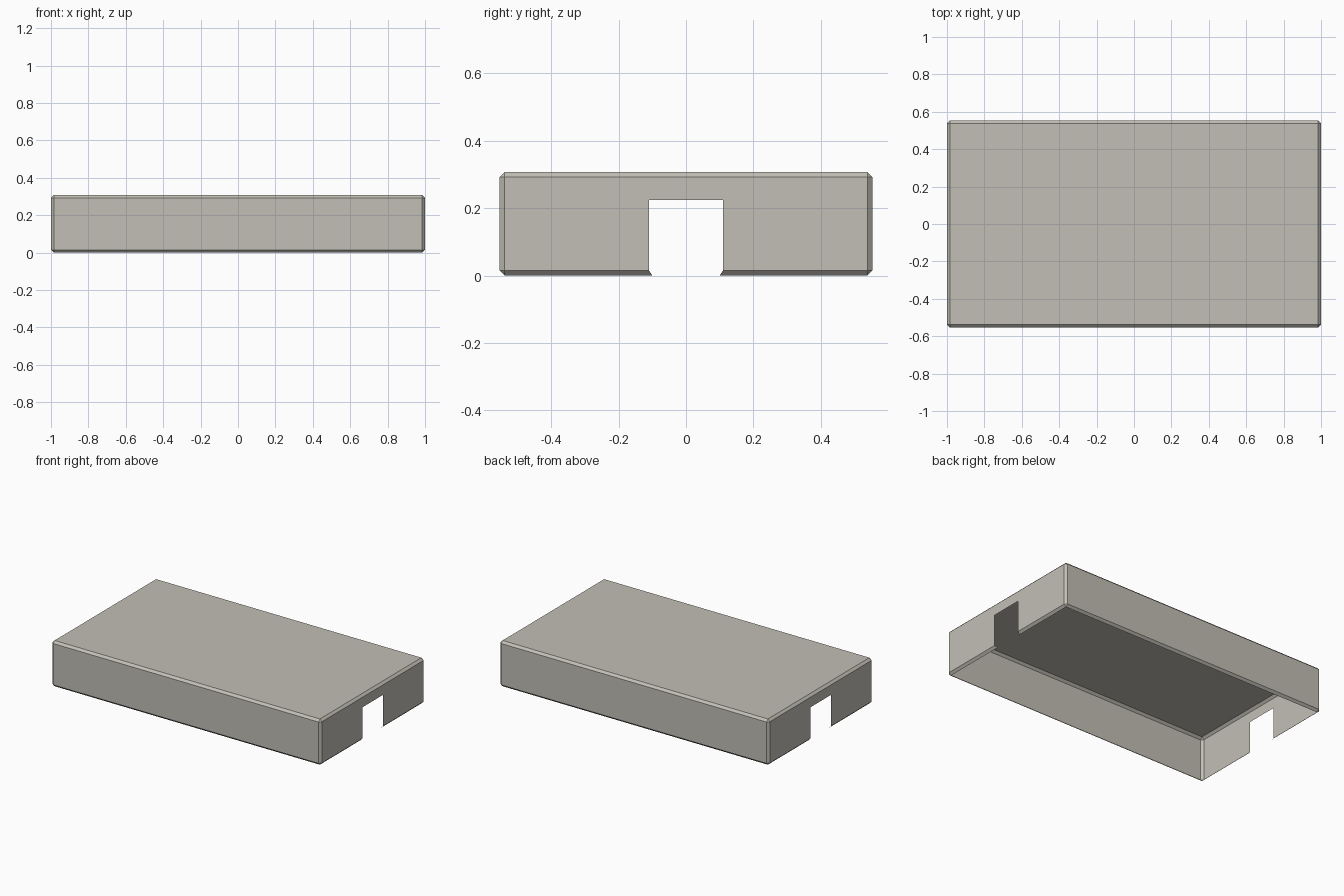
import bpy
import bmesh
from mathutils import Matrix, Vector

LENGTH, WIDTH, HEIGHT = 2.0, 1.107, 0.307
CHAMFER = 0.015
SLOT_HALF, SLOT_TOP = 0.11, 0.225

cube = bpy.data.objects.get("Cube")
if cube:
    bpy.data.objects.remove(cube, do_unlink=True)

# Warm grey material
grey = bpy.data.materials.new("warm grey")
grey.use_nodes = True
colour = (0.54, 0.52, 0.465, 1)
grey.diffuse_color = colour
grey.node_tree.nodes["Principled BSDF"].inputs["Base Color"].default_value = colour

# Chamfered box
bm = bmesh.new()
bmesh.ops.create_cube(bm, size=1, matrix=Matrix.Translation((0, 0, HEIGHT / 2))
                      @ Matrix.Diagonal((LENGTH, WIDTH, HEIGHT, 1)))
bmesh.ops.bevel(bm, geom=bm.edges[:], offset=CHAMFER, segments=1,
                profile=0.5, affect='EDGES')
bm.normal_update()

# Open underside, leaving the chamfer as a thin inward lip
bmesh.ops.delete(bm, geom=[f for f in bm.faces if f.normal.z < -0.95],
                 context='FACES')


def end_faces():
    """End walls together with their lower lips."""
    return [f for f in bm.faces if abs(f.normal.x) > 0.6 and abs(f.normal.y) < 0.1
            and f.calc_center_median().z < HEIGHT - CHAMFER]


def in_slot(face):
    return abs(face.calc_center_median().y) < SLOT_HALF


def cut(faces, point, normal):
    geom = set(faces)
    for f in faces:
        geom.update(f.edges)
        geom.update(f.verts)
    bmesh.ops.bisect_plane(bm, geom=list(geom), dist=1e-5,
                           plane_co=point, plane_no=normal)


# Slot in the middle of each end wall
for side in (-1, 1):
    cut(end_faces(), Vector((0, side * SLOT_HALF, 0)), Vector((0, 1, 0)))
cut([f for f in end_faces() if in_slot(f)],
    Vector((0, 0, SLOT_TOP)), Vector((0, 0, 1)))
bmesh.ops.delete(bm, geom=[f for f in end_faces() if in_slot(f)
                           and f.calc_center_median().z < SLOT_TOP],
                 context='FACES')

# Small pointed tips where the lip meets each slot
for v in bm.verts:
    if v.co.z < 0.001 and abs(abs(v.co.y) - SLOT_HALF) < 0.001:
        v.co.y *= 0.91

mesh = bpy.data.meshes.new("cover_shell")
bm.to_mesh(mesh)
bm.free()
mesh.materials.append(grey)
shell = bpy.data.objects.new("cover_shell", mesh)
bpy.context.collection.objects.link(shell)
